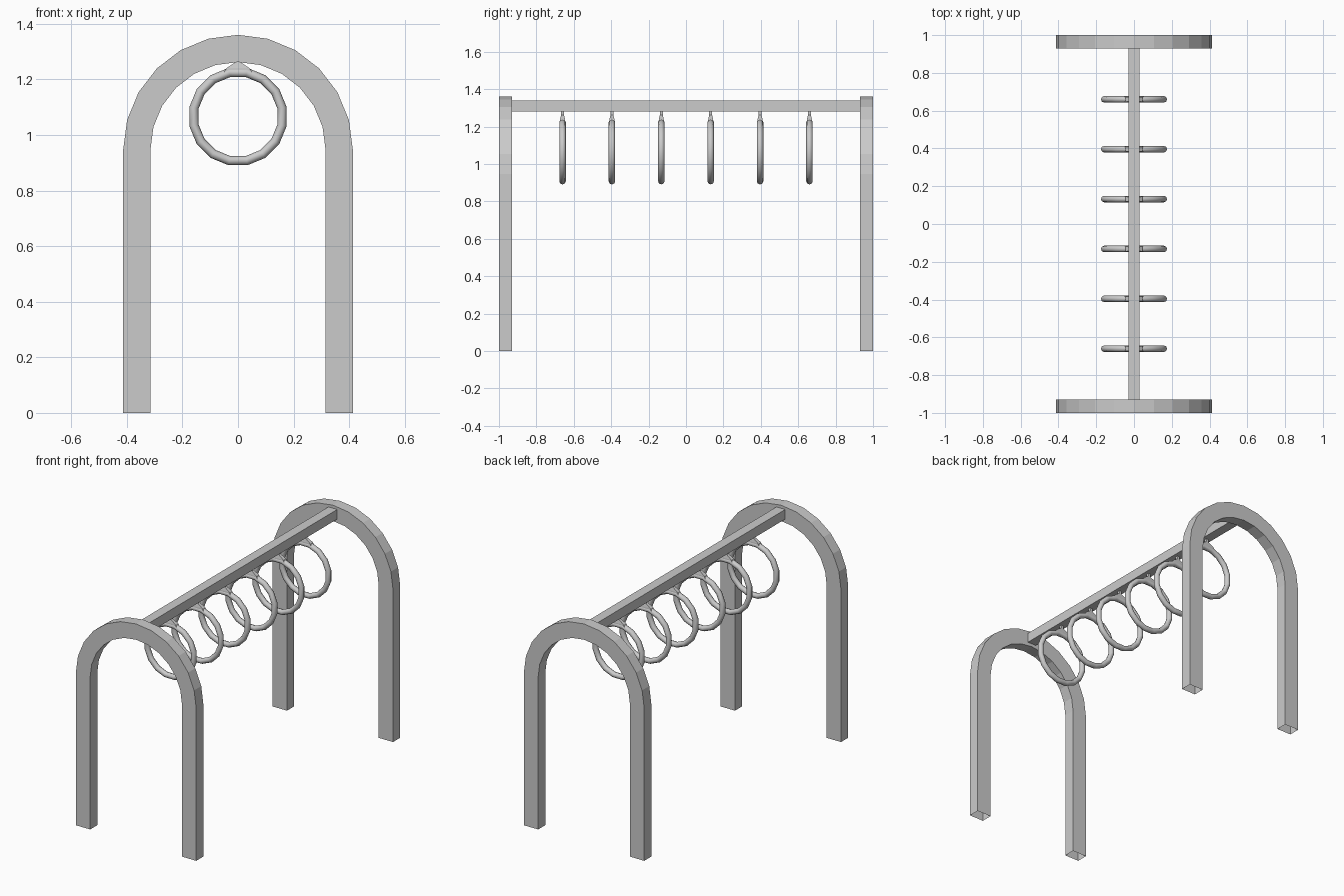
import bpy, bmesh, math
from mathutils import Matrix

if "Cube" in bpy.data.objects:
    bpy.data.objects.remove(bpy.data.objects["Cube"])

TOP_Z = 0.947          # centre height of the arch curve
R_OUT, R_IN = 0.413, 0.315


def make_object(name, bm, smooth=False):
    bmesh.ops.recalc_face_normals(bm, faces=bm.faces[:])
    mesh = bpy.data.meshes.new(name)
    bm.to_mesh(mesh)
    bm.free()
    obj = bpy.data.objects.new(name, mesh)
    bpy.context.collection.objects.link(obj)
    for p in mesh.polygons:
        p.use_smooth = smooth
    return obj


def bridge(bm, sections, closed=False):
    n = len(sections[0])
    count = len(sections)
    for i in range(count if closed else count - 1):
        a, b = sections[i], sections[(i + 1) % count]
        for j in range(n):
            k = (j + 1) % n
            bm.faces.new((a[j], a[k], b[k], b[j]))


def arch(name, y0, y1):
    # square tube swept over an inverted U, feet left open
    angles = [math.radians(15 * i) for i in range(13)]
    path = [(1, 0, 0)] + [(math.cos(a), math.sin(a), TOP_Z) for a in angles] + [(-1, 0, 0)]
    bm = bmesh.new()
    rows = []
    for c, s, z in path:
        rows.append([bm.verts.new((r * c, y, z + r * s))
                     for r, y in ((R_IN, y0), (R_OUT, y0), (R_OUT, y1), (R_IN, y1))])
    bridge(bm, rows)
    make_object(name, bm)


def ring(name, y):
    # 16-sided ring with a flat segment at top and bottom
    bm = bmesh.new()
    rows = []
    for i in range(16):
        a = math.radians(22.5 * (i + 0.5))
        row = []
        for j in range(8):
            t = math.radians(45 * j)
            r = 0.1615 + 0.0168 * math.cos(t)
            row.append(bm.verts.new((r * math.cos(a), y + 0.0172 * math.sin(t),
                                     1.066 + r * math.sin(a))))
        rows.append(row)
    bridge(bm, rows, closed=True)
    make_object(name, bm, smooth=True)


def hanger(name, y):
    # flared bracket narrowing to a thin stem under the beam
    bm = bmesh.new()
    rows = []
    for z, hx, hy in ((1.225, 0.05, 0.014), (1.24, 0.042, 0.013),
                      (1.262, 0.008, 0.008), (1.283, 0.008, 0.008)):
        rows.append([bm.verts.new((sx * hx, y + sy * hy, z))
                     for sx, sy in ((-1, -1), (1, -1), (1, 1), (-1, 1))])
    bridge(bm, rows)
    make_object(name, bm)


# end arches
arch("front_arch", -1.0, -0.93)
arch("back_arch", 0.93, 1.0)

# overhead beam
bm = bmesh.new()
bmesh.ops.create_cube(bm, size=1, matrix=Matrix.Translation((0, 0, 1.311))
                      @ Matrix.Diagonal((0.06, 1.862, 0.06, 1)))
make_object("overhead_beam", bm)

# six hanging rings
for i in range(6):
    y = -0.66 + i * 0.264
    ring(f"hanging_ring_{i + 1}", y)
    hanger(f"ring_hanger_{i + 1}", y)
